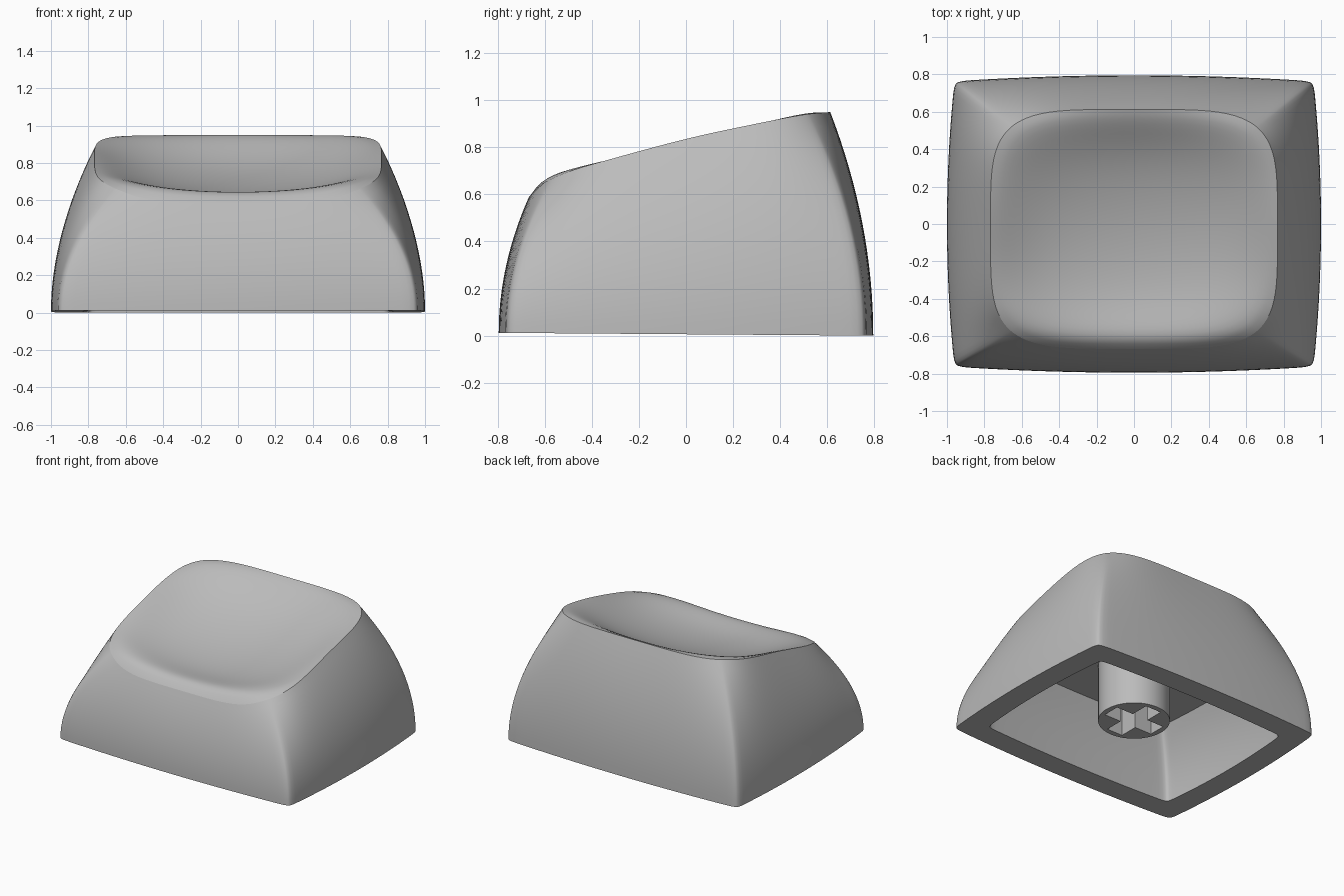
import bpy, bmesh, math

cube = bpy.data.objects.get("Cube")
if cube:
    bpy.data.objects.remove(cube)

GREY = (0.5, 0.5, 0.5, 1)
mat = bpy.data.materials.new("plain grey")
mat.use_nodes = True
mat.diffuse_color = GREY
mat.node_tree.nodes["Principled BSDF"].inputs["Base Color"].default_value = GREY

# Angles around the plan, packed closer together at the corners
STEPS = 16
angles = []
for quarter in range(4):
    for i in range(-STEPS, STEPS):
        w = i / STEPS
        angles.append(math.pi / 4 * (2 * quarter + 1 + math.copysign(abs(w) ** 1.7, w)))


def squircle(a, n):
    c, s = math.cos(a), math.sin(a)
    r = (abs(c) ** n + abs(s) ** n) ** (-1 / n)
    return r * c, r * s


def base_outline(half_x, half_y, n=50):
    # Bowed rectangle with tight corners
    pts = [squircle(a, n) for a in angles]
    return [(half_x * p * (1 - 0.04 * q * q), half_y * q * (1 - 0.04 * p * p)) for p, q in pts]


RIM = [(-0.67, 0.585), (-0.6, 0.648), (-0.5, 0.695), (-0.4, 0.727), (0, 0.835),
       (0.3, 0.9), (0.5, 0.938), (0.62, 0.95)]


def rim_height(y):
    # Smooth interpolation through the rim profile
    y = min(max(y, RIM[0][0]), RIM[-1][0])
    k = max(i for i in range(len(RIM) - 1) if RIM[i][0] <= y)

    def slope(i):
        a, b = RIM[max(i - 1, 0)], RIM[min(i + 1, len(RIM) - 1)]
        return (b[1] - a[1]) / (b[0] - a[0])
    (y0, z0), (y1, z1) = RIM[k], RIM[k + 1]
    h = y1 - y0
    t = (y - y0) / h
    return (z0 * (1 + 2 * t) * (1 - t) ** 2 + slope(k) * h * t * (1 - t) ** 2
            + z1 * t * t * (3 - 2 * t) - slope(k + 1) * h * t * t * (1 - t))


def dish_height(x, y, s):
    # Scooped surface that rolls over into the rim near its border
    scoop = 0.625 + 0.3 * (y + 0.4) ** 2 + 0.22 * x * x
    return scoop + (rim_height(y) - scoop) * s ** 6


def add_ring(bm, pts):
    return [bm.verts.new(p) for p in pts]


def bridge(bm, a, b):
    n = len(a)
    for i in range(n):
        j = (i + 1) % n
        bm.faces.new((a[i], a[j], b[j], b[i])).smooth = True


def crease(ring):
    for i, v in enumerate(ring):
        w = ring[(i + 1) % len(ring)]
        for e in v.link_edges:
            if e.other_vert(v) == w:
                e.smooth = False


def cap(bm, ring, point):
    c = bm.verts.new(point)
    for i in range(len(ring)):
        bm.faces.new((ring[i], ring[(i + 1) % len(ring)], c)).smooth = True


def finish(bm, name):
    bmesh.ops.recalc_face_normals(bm, faces=bm.faces)
    mesh = bpy.data.meshes.new(name)
    bm.to_mesh(mesh)
    bm.free()
    mesh.materials.append(mat)
    obj = bpy.data.objects.new(name, mesh)
    bpy.context.collection.objects.link(obj)
    return obj


# Hollow cap: cavity walls, bottom border, curved sides and scooped top
CEILING = 0.52
MID_Y = -0.0275
outer = base_outline(1, 0.795)
inner = base_outline(0.83, 0.625)
top = [(0.767 * p, MID_Y + 0.64 * q) for p, q in (squircle(a, 4.4) for a in angles)]


def floor_z(y):
    return 0.006 - 0.006 * y / 0.795


bm = bmesh.new()
rings = []
for k in range(8, -1, -1):
    t = k / 8
    f = 1 - 0.16 * t * t
    rings.append(add_ring(bm, [(x * f, y * f, floor_z(y) * (1 - t) + CEILING * t) for x, y in inner]))
ceiling_ring, mouth = rings[0], rings[-1]
foot = None
for k in range(17):
    t = k / 16
    m = t ** 2
    rings.append(add_ring(bm, [
        (bx + (tx - bx) * m, by + (ty - by) * m, floor_z(by) * (1 - t) + rim_height(ty) * t)
        for (bx, by), (tx, ty) in zip(outer, top)]))
    foot = foot or rings[-1]
rim = rings[-1]
for k in range(23, 0, -1):
    s = k / 24
    pts = [(x * s, MID_Y + (y - MID_Y) * s) for x, y in top]
    rings.append(add_ring(bm, [(x, y, dish_height(x, y, s)) for x, y in pts]))
for a, b in zip(rings, rings[1:]):
    bridge(bm, a, b)
cap(bm, ceiling_ring, (0, 0, CEILING))
cap(bm, rings[-1], (0, MID_Y, dish_height(0, MID_Y, 0)))
for ring in (ceiling_ring, mouth, foot, rim):
    crease(ring)
finish(bm, "hollow_cap")

# Stem: round post with a cross-shaped socket in its end
STEM_R, STEM_Z, SOCKET_Z = 0.245, 0.09, 0.45
ARM, HALF = 0.205, 0.065
circle = [(STEM_R * math.cos(i * math.tau / 48), STEM_R * math.sin(i * math.tau / 48)) for i in range(48)]
cross = []
for k in range(4):
    c, s = round(math.cos(k * math.pi / 2)), round(math.sin(k * math.pi / 2))
    for x, y in ((ARM, -HALF), (ARM, HALF), (HALF, HALF)):
        cross.append((c * x - s * y, s * x + c * y))

bm = bmesh.new()
post_end = add_ring(bm, [(x, y, STEM_Z) for x, y in circle])
post_top = add_ring(bm, [(x, y, CEILING + 0.02) for x, y in circle])
slot_end = add_ring(bm, [(x, y, STEM_Z) for x, y in cross])
slot_top = add_ring(bm, [(x, y, SOCKET_Z) for x, y in cross])
bridge(bm, post_end, post_top)
bridge(bm, slot_end, slot_top)
for f in bm.faces:
    f.smooth = len(f.verts) == 4 and f.verts[0] in post_end
bm.faces.new(slot_top)
bm.faces.new(post_top)
loops = [e for e in bm.edges if all(abs(v.co.z - STEM_Z) < 1e-5 for v in e.verts)]
bmesh.ops.triangle_fill(bm, use_beauty=True, edges=loops)
crease(post_end)
crease(post_top)
finish(bm, "socket_stem")
